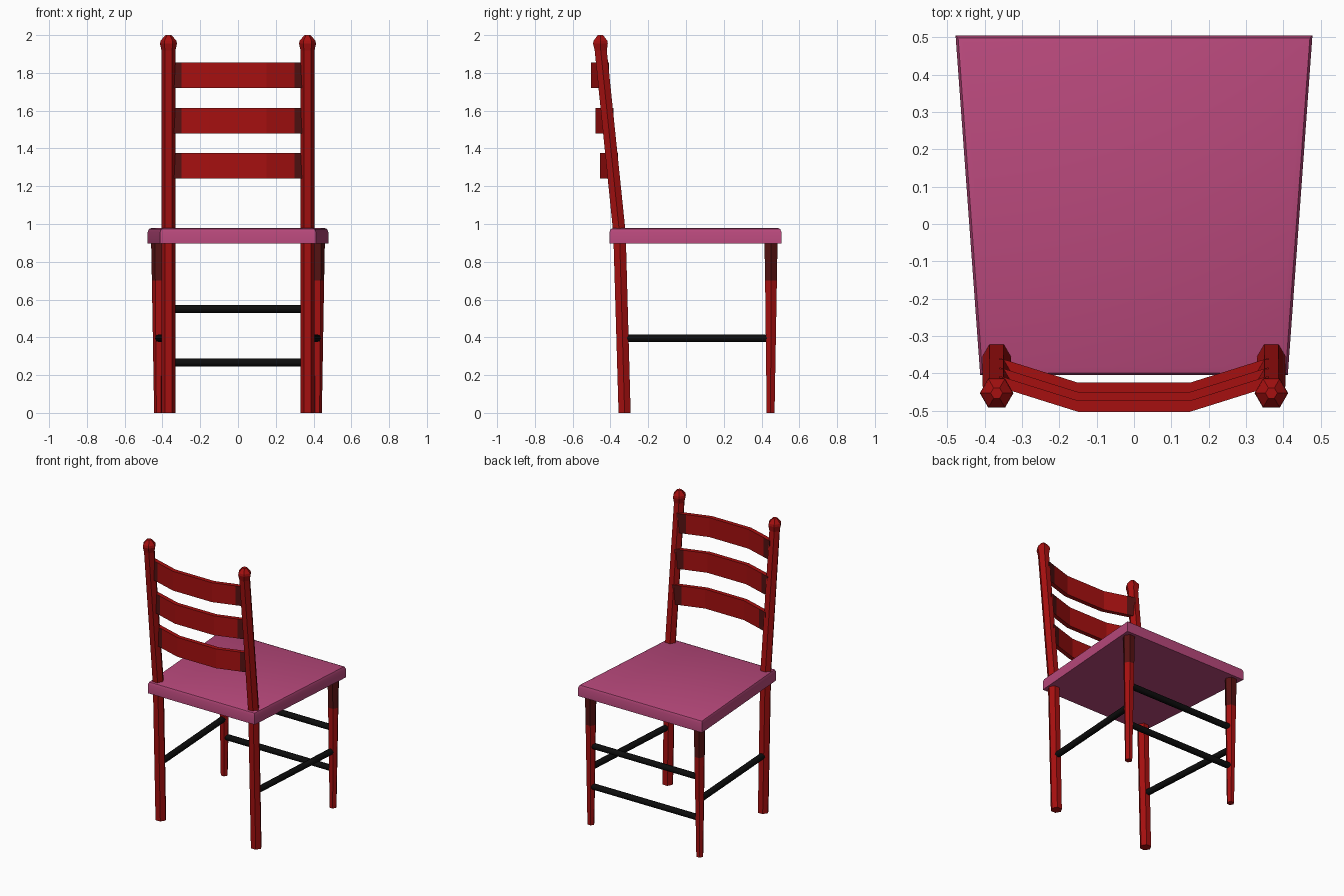
import bpy
import bmesh
import math
from mathutils import Vector

cube = bpy.data.objects.get("Cube")
if cube:
    bpy.data.objects.remove(cube, do_unlink=True)


def material(name, color):
    mat = bpy.data.materials.new(name)
    mat.use_nodes = True
    mat.diffuse_color = (*color, 1)
    mat.node_tree.nodes["Principled BSDF"].inputs["Base Color"].default_value = (*color, 1)
    return mat


red = material("red paint", (0.38, 0.005, 0.005))
dark_red = material("dark red paint", (0.09, 0.006, 0.006))
pink = material("pink cushion", (0.48, 0.066, 0.2))
black = material("black rod", (0.004, 0.004, 0.004))


def finish(bm, name, mats):
    bmesh.ops.recalc_face_normals(bm, faces=bm.faces[:])
    mesh = bpy.data.meshes.new(name)
    bm.to_mesh(mesh)
    bm.free()
    for mat in mats:
        mesh.materials.append(mat)
    obj = bpy.data.objects.new(name, mesh)
    bpy.context.collection.objects.link(obj)
    return obj


def smooth(obj, angle):
    bpy.ops.object.select_all(action="DESELECT")
    obj.select_set(True)
    bpy.context.view_layer.objects.active = obj
    bpy.ops.object.shade_smooth_by_angle(angle=math.radians(angle))


def skin(bm, loops):
    """Join equal loops of points into a closed solid."""
    rings = [[bm.verts.new(p) for p in loop] for loop in loops]
    count = len(rings[0])
    for low, high in zip(rings, rings[1:]):
        for i in range(count):
            j = (i + 1) % count
            bm.faces.new((low[i], low[j], high[j], high[i]))
    bm.faces.new(rings[0][::-1])
    bm.faces.new(rings[-1])


def hex_post(name, x, rings, mats, dark_above=None):
    """Six-sided post through rings of (y, z, radius)."""
    bm = bmesh.new()
    skin(bm, [[(x + r * math.cos(i * math.pi / 3), y + r * math.sin(i * math.pi / 3), z)
               for i in range(6)] for y, z, r in rings])
    if dark_above:
        for face in bm.faces:
            face.material_index = int(face.calc_center_median().z > dark_above)
    return finish(bm, name, mats)


def rod(name, start, end, radius=0.021):
    start, end = Vector(start), Vector(end)
    bm = bmesh.new()
    bmesh.ops.create_cone(bm, cap_ends=True, segments=8, radius1=radius, radius2=radius,
                          depth=(end - start).length)
    obj = finish(bm, name, [black])
    obj.location = (start + end) / 2
    obj.rotation_mode = "QUATERNION"
    obj.rotation_quaternion = (end - start).to_track_quat("Z", "Y")
    smooth(obj, 50)


# Legs, back posts, finials and side rungs
for side, label in ((1, "left"), (-1, "right")):
    hex_post(f"{label}_back_post", side * 0.368,
             [(-0.325, 0, 0.037), (-0.352, 0.95, 0.038), (-0.452, 1.925, 0.037)], [red])
    hex_post(f"{label}_finial", side * 0.368,
             [(-0.451, 1.91, 0.035), (-0.453, 1.955, 0.045), (-0.453, 1.97, 0.042),
              (-0.453, 2.0, 0.016)], [red])
    hex_post(f"{label}_tapered_leg", side * 0.42,
             [(0.448, 0, 0.024), (0.45, 0.7, 0.036), (0.45, 0.91, 0.04)],
             [red, dark_red], 0.75)
    rod(f"{label}_side_rung", (side * 0.37, -0.33, 0.395), (side * 0.42, 0.45, 0.395))

# Cross rungs between the tapered legs
for label, z in (("lower", 0.267), ("upper", 0.55)):
    rod(f"{label}_cross_rung", (-0.42, 0.45, z), (0.42, 0.45, z))

# Bowed back slats, darker where they meet the posts
for label, z, outer in (("lower", 1.24, -0.455), ("middle", 1.48, -0.48), ("upper", 1.72, -0.503)):
    bm = bmesh.new()
    path = [(-0.36, 0.066), (-0.3, 0.047), (-0.15, 0), (0.15, 0), (0.3, 0.047), (0.36, 0.066)]
    skin(bm, [[(x, outer + bow, z), (x, outer + bow + 0.03, z),
               (x, outer + bow + 0.03, z + 0.135), (x, outer + bow, z + 0.135)]
              for x, bow in path])
    bm.normal_update()
    for face in bm.faces:
        at_end = abs(face.calc_center_median().x) > 0.3
        face.material_index = int(at_end and abs(face.normal.z) < 0.5)
    finish(bm, f"{label}_back_slat", [red, dark_red])

# Tapered seat with a softened upper rim
bm = bmesh.new()
outline = [(-0.412, -0.405), (0.412, -0.405), (0.478, 0.505), (-0.478, 0.505)]
skin(bm, [[(x, y, z) for x, y in outline] for z in (0.897, 0.98)])
rim = [e for e in bm.edges if all(v.co.z > 0.95 for v in e.verts)]
bmesh.ops.bevel(bm, geom=rim, offset=0.022, segments=2, profile=0.5, affect="EDGES")
seat = finish(bm, "seat", [pink])
smooth(seat, 35)
